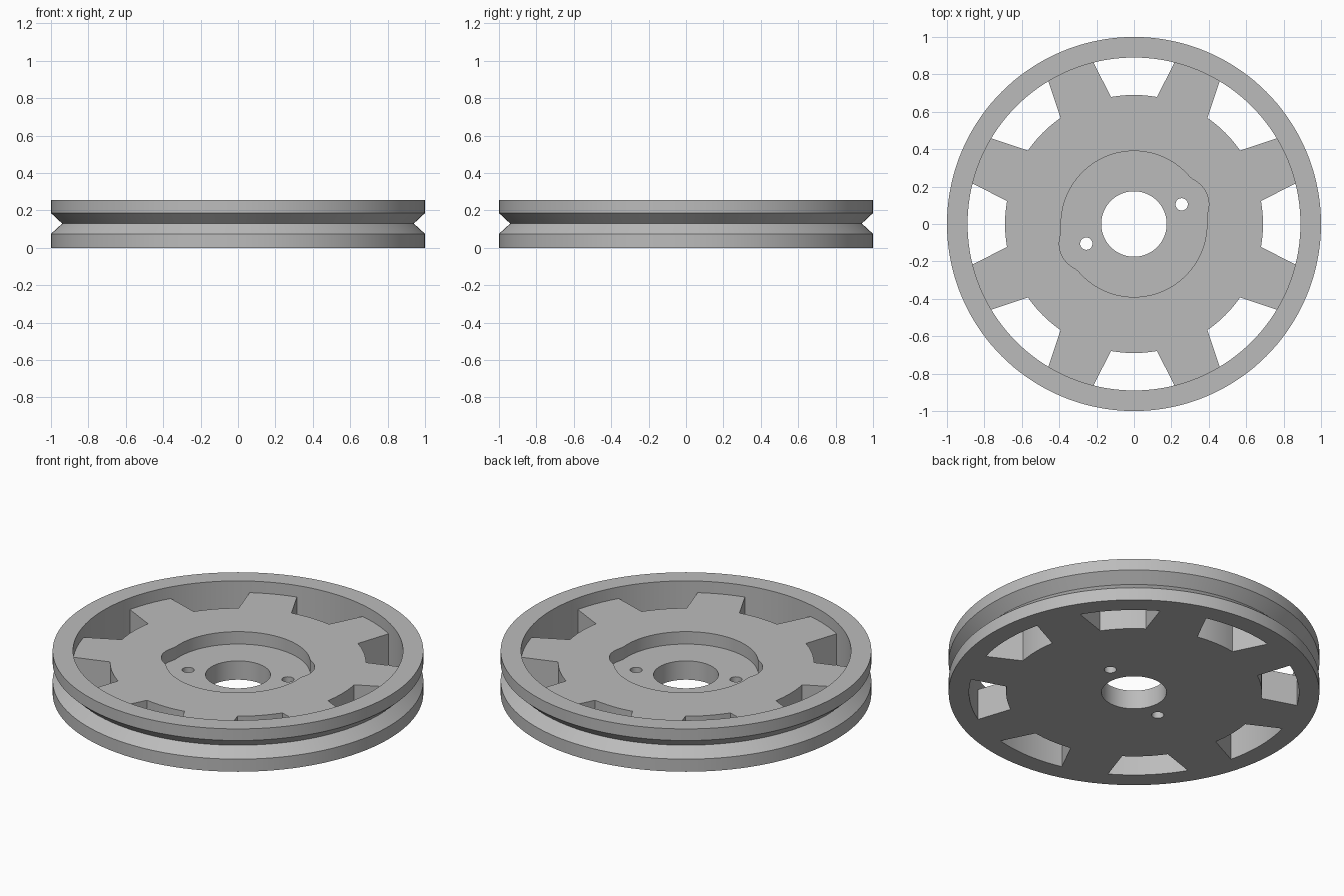
import bpy, bmesh
from math import cos, sin, pi, radians, sqrt, atan2, hypot

if "Cube" in bpy.data.objects:
    bpy.data.objects.remove(bpy.data.objects["Cube"])

HEIGHT, WEB_TOP, POCKET_FLOOR = 0.255, 0.186, 0.112
PIN = (0.255, 0.105)
STEPS = 144

grey = bpy.data.materials.new("light grey metal")
grey.use_nodes = True
colour = (0.50, 0.50, 0.50, 1)
grey.diffuse_color = colour
grey.node_tree.nodes["Principled BSDF"].inputs["Base Color"].default_value = colour


def add_object(name, bm):
    bmesh.ops.recalc_face_normals(bm, faces=bm.faces)
    mesh = bpy.data.meshes.new(name)
    bm.to_mesh(mesh)
    bm.free()
    mesh.materials.append(grey)
    obj = bpy.data.objects.new(name, mesh)
    bpy.context.collection.objects.link(obj)
    return obj


def prism(name, outline, z0, z1):
    bm = bmesh.new()
    face = bm.faces.new([bm.verts.new((x, y, z0)) for x, y in outline])
    top = bmesh.ops.extrude_face_region(bm, geom=[face])["geom"]
    bmesh.ops.translate(bm, vec=(0, 0, z1 - z0),
                        verts=[v for v in top if isinstance(v, bmesh.types.BMVert)])
    return add_object(name, bm)


def ring(name, profile):
    bm = bmesh.new()
    loops = [[bm.verts.new((r * cos(2 * pi * i / STEPS), r * sin(2 * pi * i / STEPS), z))
              for r, z in profile] for i in range(STEPS)]
    n = len(profile)
    for i in range(STEPS):
        a, b = loops[i], loops[(i + 1) % STEPS]
        for j in range(n):
            bm.faces.new((a[j], b[j], b[(j + 1) % n], a[(j + 1) % n]))
    return add_object(name, bm)


def circle(radius, cx=0, cy=0, steps=STEPS):
    return [(cx + radius * cos(2 * pi * i / steps), cy + radius * sin(2 * pi * i / steps))
            for i in range(steps)]


def arc(radius, start, end, steps):
    angles = [radians(start + (end - start) * i / steps) for i in range(steps + 1)]
    return [(radius * cos(a), radius * sin(a)) for a in angles]


def combine(target, tool, operation):
    mod = target.modifiers.new(operation, 'BOOLEAN')
    mod.operation, mod.solver, mod.object = operation, 'EXACT', tool
    bpy.context.view_layer.objects.active = target
    bpy.ops.object.modifier_apply(modifier=mod.name)
    bpy.data.objects.remove(tool)


# Rim with a V groove around the outside
wheel = ring("pulley_wheel", [(0.89, 0), (1, 0), (1, 0.075), (0.94, 0.13),
                              (1, 0.186), (1, HEIGHT), (0.89, HEIGHT)])

# Web: a disc with eight flared spokes whose ends run into the rim
outline = []
for k in range(8):
    mid = 45 * k
    outline += arc(0.69, mid - 10.3, mid + 10.3, 8)
    outline += arc(0.915, mid + 14.4, mid + 30.6, 8)
web = prism("web", outline, 0, WEB_TOP)


# Hub pocket: a circle blended with a lobe around each pin hole
def pocket_radius(angle):
    offset = hypot(*PIN)
    phi = angle - atan2(PIN[1], PIN[0])
    side = offset * sin(phi)
    base = 0.39
    if abs(side) >= 0.145:
        return base
    lobe = offset * abs(cos(phi)) + sqrt(0.145 ** 2 - side ** 2)
    blend = max(0.012 - abs(base - lobe), 0)
    return max(base, lobe) + blend ** 2 / 0.048


pocket = []
for i in range(180):
    a = 2 * pi * i / 180
    pocket.append((pocket_radius(a) * cos(a), pocket_radius(a) * sin(a)))
combine(web, prism("pocket_cutter", pocket, POCKET_FLOOR, 0.4), 'DIFFERENCE')

# Centre bore and two pin holes
combine(web, prism("bore_cutter", circle(0.175), -0.2, 0.4), 'DIFFERENCE')
for s in (1, -1):
    hole = circle(0.033, s * PIN[0], s * PIN[1], 32)
    combine(web, prism("pin_hole_cutter", hole, -0.2, 0.4), 'DIFFERENCE')

# Join web and rim into one solid
combine(wheel, web, 'UNION')
bpy.ops.object.select_all(action='DESELECT')
wheel.select_set(True)
bpy.context.view_layer.objects.active = wheel
bpy.ops.object.shade_smooth_by_angle(angle=radians(25))
